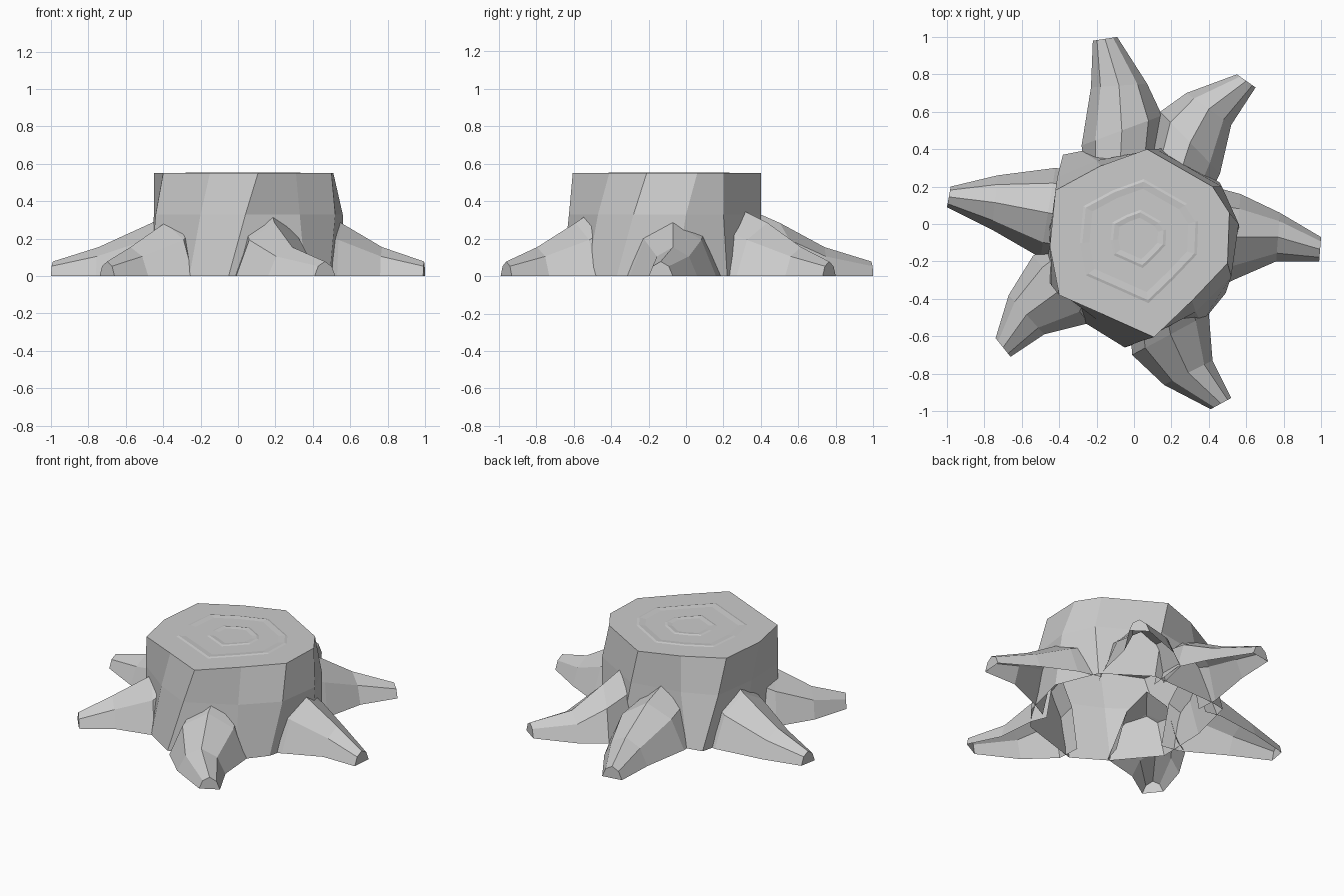
import bpy
from mathutils import Vector

if "Cube" in bpy.data.objects:
    bpy.data.objects.remove(bpy.data.objects["Cube"])


def make_object(name, verts, faces):
    mesh = bpy.data.meshes.new(name)
    mesh.from_pydata([tuple(v) for v in verts], [], faces)
    mesh.update()
    obj = bpy.data.objects.new(name, mesh)
    bpy.context.collection.objects.link(obj)
    return obj


def skin(rings, closed):
    """Quads between consecutive rings of equal length."""
    n = len(rings[0])
    verts = [v for ring in rings for v in ring]
    faces = []
    for i in range(len(rings) - 1):
        for j in range(n if closed else n - 1):
            k = (j + 1) % n
            faces.append((i * n + j, i * n + k, (i + 1) * n + k, (i + 1) * n + j))
    return verts, faces


# Trunk: twisted irregular rings at ground, middle and cut, open underneath
base = [(.57, -.05), (.46, .22), (.18, .41), (-.28, .39), (-.38, .37), (-.46, .05),
        (-.47, -.28), (-.26, -.53), (-.05, -.66), (.36, -.53), (.49, -.37)]
middle = [(.56, 0), (.47, .20), (.12, .40), (-.20, .34), (-.41, .25), (-.45, -.04),
          (-.44, -.33), (-.20, -.51), (.04, -.625), (.33, -.47), (.52, -.28)]
cut = [(.51, .06), (.42, .20), (.07, .40), (-.18, .31), (-.42, .18), (-.45, -.12),
       (-.40, -.38), (-.15, -.49), (.107, -.605), (.31, -.41), (.50, -.21)]
rings = [[Vector((x, y, z)) for x, y in loop]
         for loop, z in ((base, 0), (middle, .33), (cut, .55))]
# Growth rings: shallow raised bands on the cut face
centre = Vector((.02, -.07, 0))
for scale, z in ((.66, .55), (.63, .554), (.55, .55), (.31, .55), (.28, .554), (.22, .55)):
    rings.append([Vector((centre.x + (x - centre.x) * scale,
                          centre.y + (y - centre.y) * scale, z)) for x, y in cut])
verts, faces = skin(rings, True)
n = len(cut)
faces.append(tuple(range(len(verts) - n, len(verts))))
make_object("trunk", verts, faces)

# Roots: arched sections from tip to inside the trunk, open underneath.
# Each station is left and right ground point, seen looking along the tip.
SECTION = [(0, 0), (.17, .68), (.5, 1), (.83, .68), (1, 0)]
HEIGHTS = (.078, .155, .285, .37)
ROOTS = {
    "back_root": [(-.22, .98, -.09, 1.0), (-.23, .73, .07, .75),
                  (-.28, .42, .15, .58), (-.27, .28, .12, .33)],
    "back_right_root": [(.55, .80, .65, .73), (.28, .70, .52, .53),
                        (.14, .60, .46, .27), (.09, .38, .40, .15)],
    "right_root": [(1.0, -.07, .99, -.20), (.78, .06, .76, -.20),
                   (.57, .16, .53, -.30), (.42, .20, .40, -.37)],
    "front_right_root": [(.52, -.93, .41, -.99), (.42, -.73, .16, -.86),
                         (.40, -.48, -.01, -.70), (.36, -.38, -.02, -.55)],
    "front_left_root": [(-.66, -.71, -.74, -.61), (-.48, -.59, -.67, -.38),
                        (-.24, -.53, -.54, -.17), (-.20, -.40, -.42, -.10)],
    "left_root": [(-1.0, .09, -.98, .20), (-.76, -.03, -.73, .26),
                  (-.50, -.18, -.42, .30), (-.38, -.20, -.32, .28)],
}
for name, stations in ROOTS.items():
    rings = []
    for (ax, ay, bx, by), h in zip(stations, HEIGHTS):
        a, b = Vector((ax, ay, 0)), Vector((bx, by, 0))
        rings.append([a.lerp(b, t) + Vector((0, 0, h * k)) for t, k in SECTION])
    verts, faces = skin(rings, False)
    faces.append(tuple(range(len(SECTION))))
    # keep surfaces facing outward whichever way the stations run
    obj = make_object(name, verts, faces)
    if obj.data.polygons[1].normal.z < 0:
        obj.data.flip_normals()
    if obj.data.polygons[-1].normal.dot(Vector(verts[2])) < 0:
        obj.data.polygons[-1].flip()
